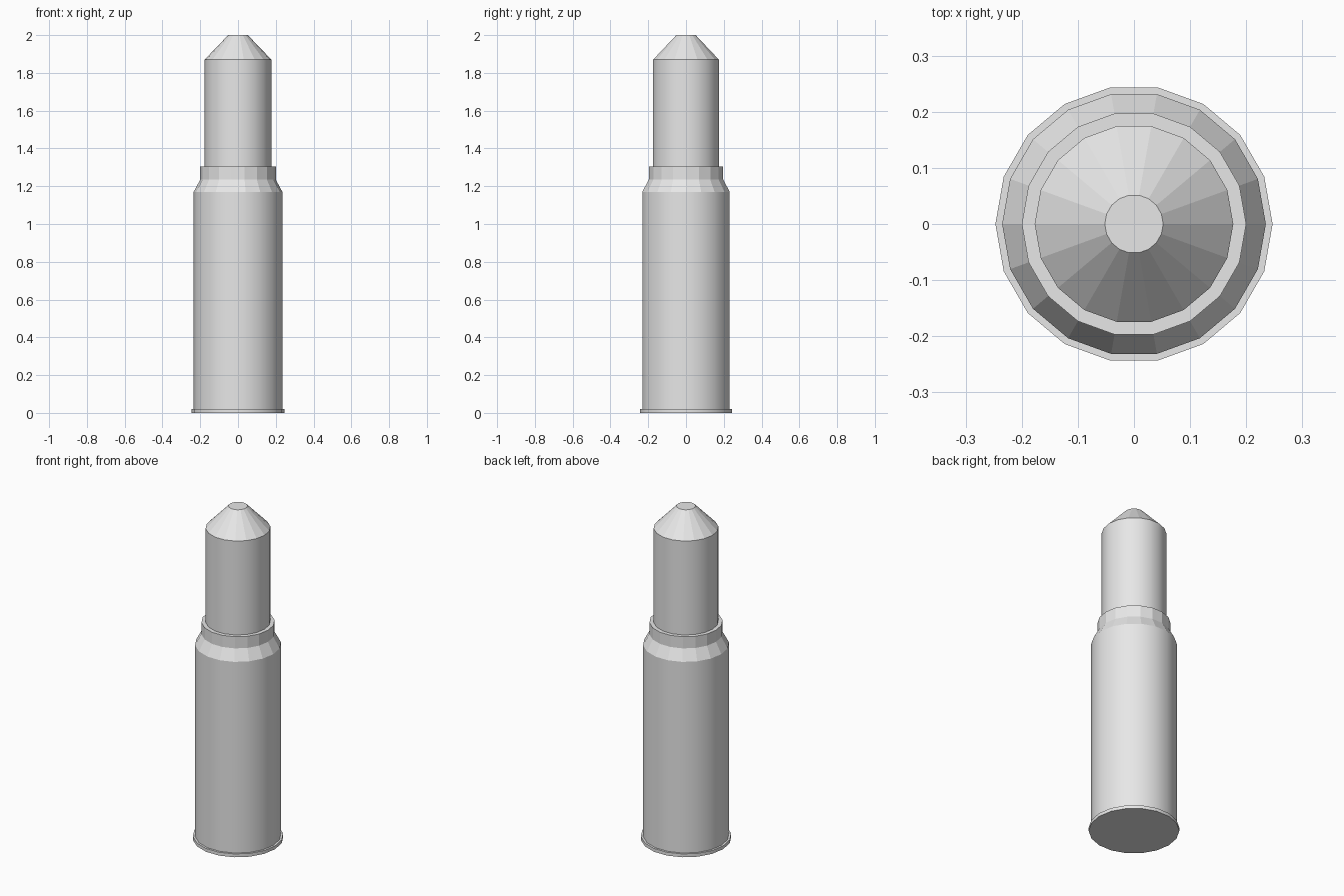
import bpy
import bmesh
from math import cos, sin, tau

SIDES = 18

cube = bpy.data.objects.get("Cube")
if cube:
    bpy.data.objects.remove(cube)

grey = bpy.data.materials.new("plain_grey")
grey.use_nodes = True
grey.diffuse_color = (0.8, 0.8, 0.8, 1)
grey.node_tree.nodes["Principled BSDF"].inputs["Base Color"].default_value = (0.8, 0.8, 0.8, 1)


def lathe(name, profile, smooth_walls=True):
    """Closed solid of revolution from (radius, height) pairs, bottom to top."""
    bm = bmesh.new()
    rings = [[bm.verts.new((r * cos(tau * i / SIDES), r * sin(tau * i / SIDES), z))
              for i in range(SIDES)] for r, z in profile]
    bm.faces.new(rings[0][::-1])
    bm.faces.new(rings[-1])
    for low, high in zip(rings, rings[1:]):
        for i in range(SIDES):
            j = (i + 1) % SIDES
            face = bm.faces.new((low[i], low[j], high[j], high[i]))
            face.smooth = smooth_walls
    for edge in bm.edges:
        if edge.calc_face_angle(0) > 0.6:
            edge.smooth = False
    mesh = bpy.data.meshes.new(name)
    bm.to_mesh(mesh)
    bm.free()
    mesh.materials.append(grey)
    obj = bpy.data.objects.new(name, mesh)
    bpy.context.collection.objects.link(obj)
    return obj


# Case: base rim, long smooth body, faceted shoulder and neck
lathe("base_rim", [(0.247, 0), (0.247, 0.02)])
lathe("case_body", [(0.235, 0.02), (0.235, 1.17)])
lathe("case_neck", [(0.235, 1.17), (0.2, 1.235), (0.2, 1.305)], smooth_walls=False)

# Projectile: smooth cylinder and faceted blunt cone
lathe("projectile_body", [(0.177, 1.305), (0.177, 1.87)])
lathe("projectile_tip", [(0.177, 1.87), (0.052, 2.0)], smooth_walls=False)
